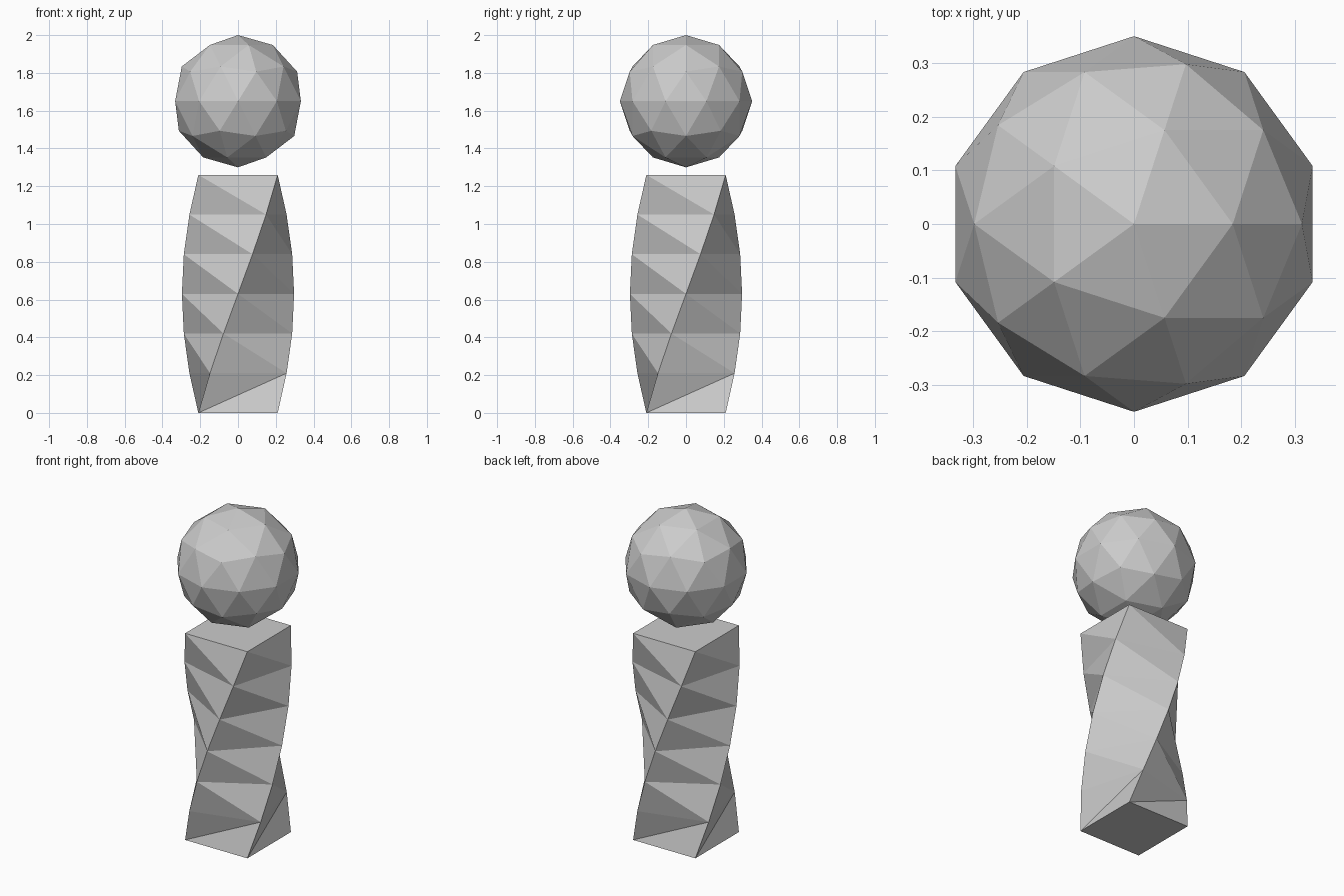
import bpy, bmesh
from math import radians, cos, sin, sqrt

if "Cube" in bpy.data.objects:
    bpy.data.objects.remove(bpy.data.objects["Cube"])

HALF, HEIGHT, STEPS, TWIST = 0.21, 1.26, 6, 90

# Twisted square column: rings of four corners, each turned 15 degrees further
bm = bmesh.new()
rings = []
for i in range(STEPS + 1):
    t = i / STEPS
    angles = [radians(225 + 90 * k + TWIST * t) for k in range(4)]
    r = HALF * sqrt(2)
    rings.append([bm.verts.new((r * cos(a), r * sin(a), HEIGHT * t)) for a in angles])
for i in range(STEPS):
    low, up = rings[i], rings[i + 1]
    for k in range(4):
        a, b, c, d = low[k], low[(k + 1) % 4], up[(k + 1) % 4], up[k]
        # lowest course is split along the opposite diagonal
        tris = ((a, b, c), (a, c, d)) if i == 0 else ((a, b, d), (b, c, d))
        for tri in tris:
            bm.faces.new(tri)
bm.faces.new(rings[0][::-1])
bm.faces.new(rings[-1])
mesh = bpy.data.meshes.new("twisted_column")
bm.to_mesh(mesh)
bm.free()
bpy.context.collection.objects.link(bpy.data.objects.new("twisted_column", mesh))

# Faceted ball floating just above the column
bpy.ops.mesh.primitive_ico_sphere_add(subdivisions=2, radius=0.35, location=(0, 0, 1.65))
bpy.context.object.name = "floating_ball"
